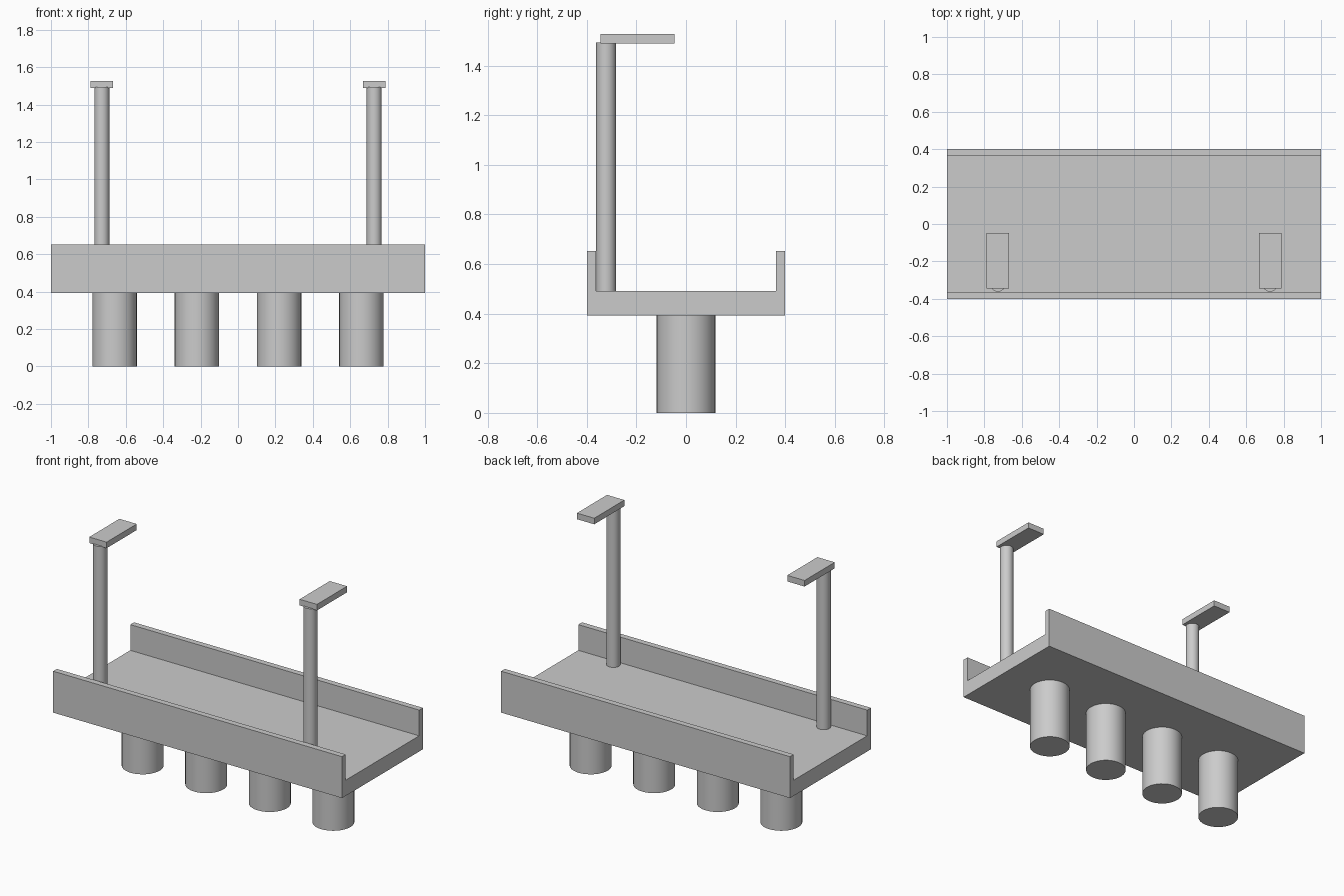
import bpy

if "Cube" in bpy.data.objects:
    bpy.data.objects.remove(bpy.data.objects["Cube"])


def box(name, x, y, z):
    """Box from (min, max) ranges on each axis."""
    bpy.ops.mesh.primitive_cube_add(size=1, location=[sum(r) / 2 for r in (x, y, z)])
    ob = bpy.context.object
    ob.name = name
    ob.scale = [r[1] - r[0] for r in (x, y, z)]
    bpy.ops.object.transform_apply(location=False, rotation=False, scale=True)
    return ob


def column(name, x, y, z0, z1, radius):
    """Upright round column with sharp rims."""
    bpy.ops.mesh.primitive_cylinder_add(vertices=32, radius=radius, depth=z1 - z0,
                                        location=(x, y, (z0 + z1) / 2))
    ob = bpy.context.object
    ob.name = name
    bpy.ops.object.shade_smooth_by_angle()
    return ob


DECK_BOTTOM, DECK_TOP = 0.393, 0.491

# Road deck
box("deck", (-1, 1), (-0.4, 0.4), (DECK_BOTTOM, DECK_TOP))

# Side walls along both long edges
box("front_parapet", (-1, 1), (-0.4, -0.363), (DECK_TOP, 0.652))
box("back_parapet", (-1, 1), (0.363, 0.4), (DECK_TOP, 0.652))

# Four piers under the deck
for i in range(4):
    column(f"pier_{i + 1}", -0.66 + 0.44 * i, 0, 0, DECK_BOTTOM, 0.119)

# Street lamps: post plus flat head reaching over the road
for side, x in (("left", -0.728), ("right", 0.728)):
    column(f"{side}_lamp_post", x, -0.322, DECK_TOP, 1.493, 0.04)
    box(f"{side}_lamp_head", (x - 0.06, x + 0.06), (-0.345, -0.047), (1.489, 1.527))
